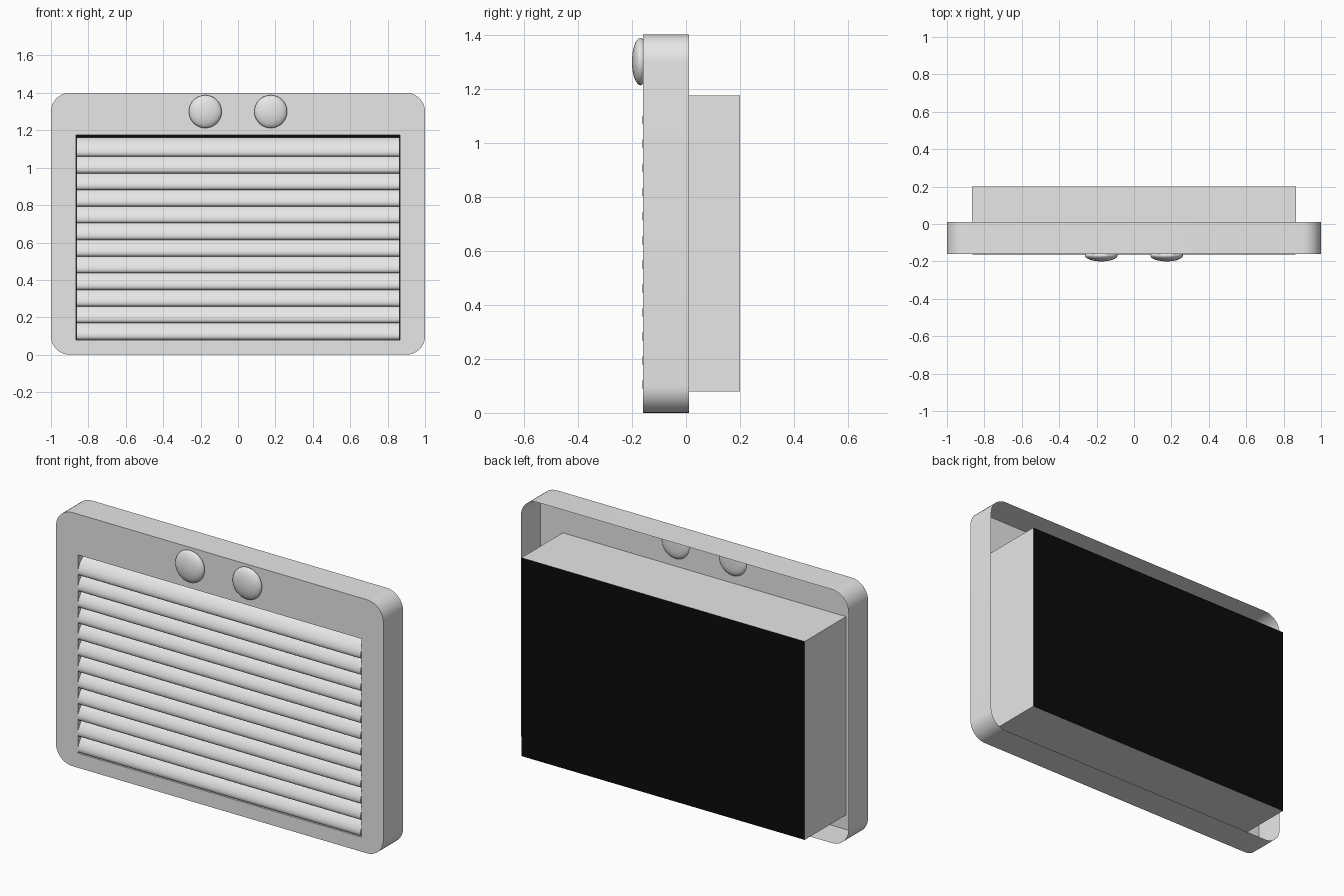
import bpy, bmesh
from math import sin, cos, pi, radians, sqrt

if "Cube" in bpy.data.objects:
    bpy.data.objects.remove(bpy.data.objects["Cube"])


def material(name, value):
    m = bpy.data.materials.new(name)
    m.use_nodes = True
    colour = (value, value, value, 1)
    m.diffuse_color = colour
    bsdf = next(n for n in m.node_tree.nodes if n.type == "BSDF_PRINCIPLED")
    bsdf.inputs["Base Color"].default_value = colour
    return m


GREY = material("light grey", 0.8)
BLACK = material("black", 0.003)


def finish(bm, name, mats, smooth=None):
    mesh = bpy.data.meshes.new(name)
    bm.to_mesh(mesh)
    bm.free()
    for m in mats:
        mesh.materials.append(m)
    obj = bpy.data.objects.new(name, mesh)
    bpy.context.collection.objects.link(obj)
    if smooth:
        bpy.ops.object.select_all(action="DESELECT")
        obj.select_set(True)
        bpy.context.view_layer.objects.active = obj
        bpy.ops.object.shade_smooth_by_angle(angle=radians(smooth))
    return obj


def ring(bm, points):
    return [bm.verts.new(p) for p in points]


def bridge(bm, a, b):
    n = len(a)
    return [bm.faces.new((a[i], a[(i + 1) % n], b[(i + 1) % n], b[i])) for i in range(n)]


FRONT, RIM, BACK = -0.16, 0.012, 0.2
HALF_W, BOTTOM, TOP, HEIGHT = 0.865, 0.08, 1.175, 1.4


def opening(y):
    return [(-HALF_W, y, BOTTOM), (HALF_W, y, BOTTOM), (HALF_W, y, TOP), (-HALF_W, y, TOP)]


def rounded_outline(y, r=0.1, steps=10):
    corners = [(1 - r, r, -90), (1 - r, HEIGHT - r, 0),
               (r - 1, HEIGHT - r, 90), (r - 1, r, 180)]
    pts = []
    for cx, cz, start in corners:
        for i in range(steps + 1):
            a = radians(start + 90 * i / steps)
            pts.append((cx + r * cos(a), y, cz + r * sin(a)))
    return pts


# Frame: front plate with a window, and a skirt that is open at the back
bm = bmesh.new()
outer = ring(bm, rounded_outline(FRONT))
hole = ring(bm, opening(FRONT))
edges = [bm.edges.new((loop[i - 1], loop[i])) for loop in (outer, hole) for i in range(len(loop))]
bmesh.ops.triangle_fill(bm, edges=edges, use_beauty=True, normal=(0, -1, 0))
bridge(bm, outer, ring(bm, rounded_outline(RIM)))
bmesh.ops.recalc_face_normals(bm, faces=bm.faces)
if next(f for f in bm.faces if abs(f.normal.y) > 0.9).normal.y > 0:
    bmesh.ops.reverse_faces(bm, faces=bm.faces)
finish(bm, "frame", [GREY], 40)

# Duct: open at the front, black back panel
bm = bmesh.new()
near, far = ring(bm, opening(FRONT)), ring(bm, opening(BACK))
bridge(bm, far, near)
bm.faces.new(reversed(far)).material_index = 1
for f in bm.faces:
    out = f.calc_center_median()
    out.z -= (TOP + BOTTOM) / 2
    f.normal_update()
    if f.material_index == 0:
        out.y = 0
    if f.normal.dot(out) < 0:
        f.normal_flip()
finish(bm, "duct", [GREY, BLACK])

# Slats: leaning oval blades, noses just proud of the frame
COUNT, PITCH, LONG, SHORT, LEAN = 12, 0.089, 0.062, 0.032, radians(40)
rise = sqrt((LONG * cos(LEAN)) ** 2 + (SHORT * sin(LEAN)) ** 2)
reach = sqrt((LONG * sin(LEAN)) ** 2 + (SHORT * cos(LEAN)) ** 2)


def blade(x, z):
    pts = []
    for i in range(28):
        a = 2 * pi * i / 28
        u, v = LONG * cos(a), SHORT * sin(a)
        pts.append((x, FRONT - 0.004 + reach + u * sin(LEAN) - v * cos(LEAN),
                    z + u * cos(LEAN) + v * sin(LEAN)))
    return pts


for k in range(COUNT):
    z = BOTTOM + rise + k * PITCH
    bm = bmesh.new()
    a, b = ring(bm, blade(-HALF_W + 0.002, z)), ring(bm, blade(HALF_W - 0.002, z))
    bridge(bm, a, b)
    bm.faces.new(a)
    bm.faces.new(b)
    bmesh.ops.recalc_face_normals(bm, faces=bm.faces)
    finish(bm, f"slat_{k + 1}", [GREY], 40)

# Knobs: domed buttons with a flattened back reaching through the plate
R, WIDEST = 0.088, -0.167
profile = [(R * sin(t * pi / 20), WIDEST - 0.033 * cos(t * pi / 20)) for t in range(1, 11)]
profile += [(0.08, -0.155), (0.065, -0.148), (0.043, -0.145)]
for side, x in (("right", -0.175), ("left", 0.175)):
    bm = bmesh.new()
    rings = [ring(bm, [(x + r * cos(2 * pi * i / 40), y, 1.3 + r * sin(2 * pi * i / 40))
                       for i in range(40)]) for r, y in profile]
    for a, b in zip(rings, rings[1:]):
        bridge(bm, a, b)
    bm.faces.new(rings[0])
    bm.faces.new(rings[-1])
    bmesh.ops.recalc_face_normals(bm, faces=bm.faces)
    finish(bm, f"{side}_knob", [GREY], 50)
